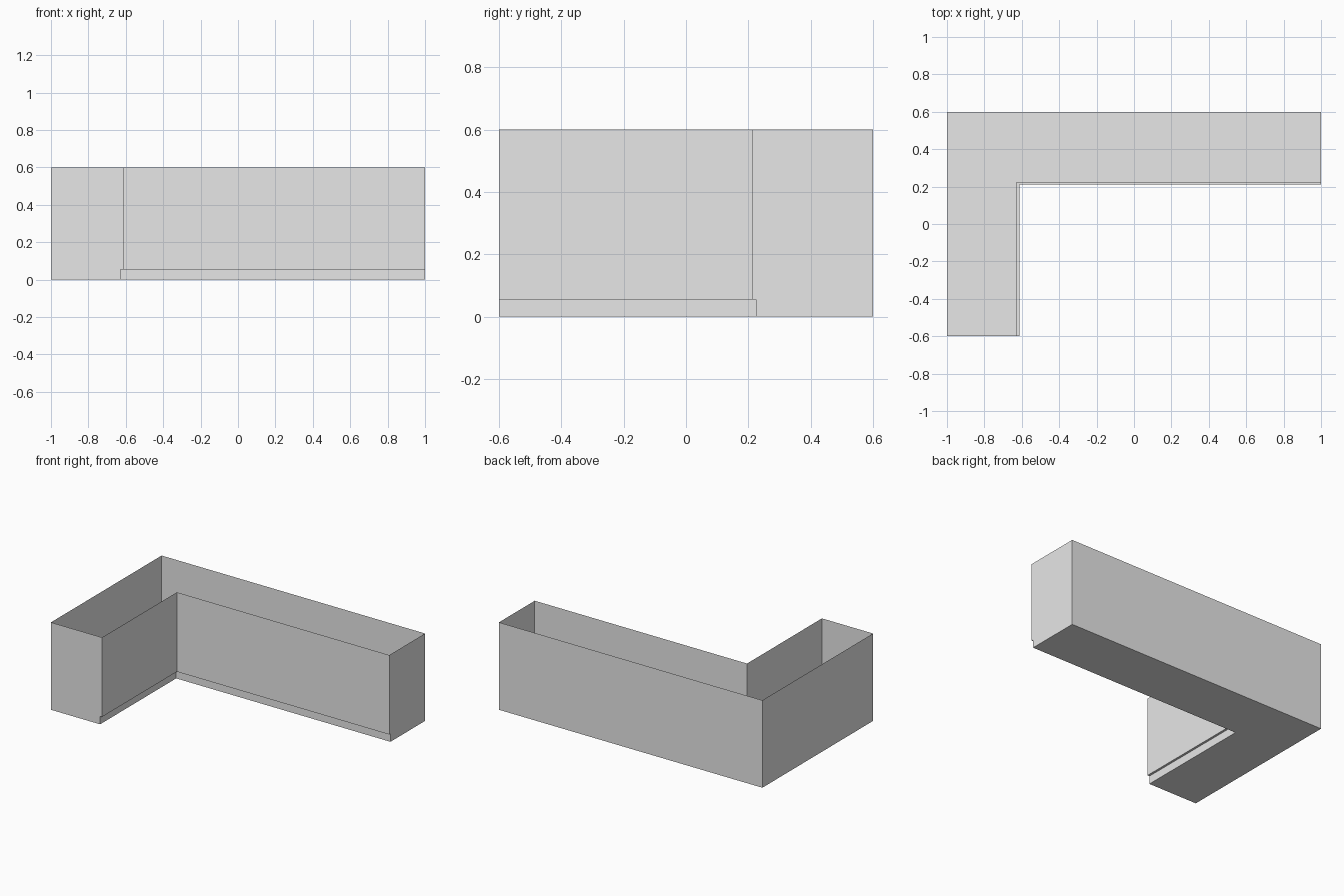
import bpy

cube = bpy.data.objects.get("Cube")
if cube:
    bpy.data.objects.remove(cube, do_unlink=True)

# Main dimensions
X, Y, H = 1.0, 0.6, 0.6           # half length, half depth, height
WALL_X, WALL_Y = -0.612, 0.212    # inner walls
KICK_X, KICK_Y = -0.627, 0.225    # recessed toe kick
KICK_H = 0.055

grey = bpy.data.materials.new("light_grey")
grey.use_nodes = True
grey.diffuse_color = (0.8, 0.8, 0.8, 1)
grey.node_tree.nodes["Principled BSDF"].inputs["Base Color"].default_value = (0.8, 0.8, 0.8, 1)


def sheet(name, verts, faces):
    mesh = bpy.data.meshes.new(name)
    mesh.from_pydata(verts, [], faces)
    mesh.materials.append(grey)
    obj = bpy.data.objects.new(name, mesh)
    bpy.context.collection.objects.link(obj)
    return obj


def strip(name, path_a, path_b):
    """Quads joining two matching paths."""
    n = len(path_a)
    return sheet(name, path_a + path_b,
                 [(i, i + 1, n + i + 1, n + i) for i in range(n - 1)])


def at(path, z):
    return [(x, y, z) for x, y in path]


outer = [(X, Y), (-X, Y), (-X, -Y)]
wall = [(WALL_X, -Y), (WALL_X, WALL_Y), (X, WALL_Y)]
kick = [(KICK_X, -Y), (KICK_X, KICK_Y), (X, KICK_Y)]

# L-shaped floor
sheet("floor_panel", at(outer + kick, 0), [(4, 1, 2, 3), (4, 5, 0, 1)])

# Long upright panels around the open top
strip("outer_walls", at(outer, 0), at(outer, H))
strip("inner_walls", at(wall, KICK_H), at(wall, H))

# Recessed toe kick and the ledge above it
strip("toe_kick", at(kick, 0), at(kick, KICK_H))
strip("toe_kick_ledge", at(kick, KICK_H), at(wall, KICK_H))


# End panels, notched at the toe kick
def profile(back, front, recess):
    return [(back, 0), (recess, 0), (recess, KICK_H),
            (front, KICK_H), (front, H), (back, H)]


sheet("front_end_panel", [(x, -Y, z) for x, z in profile(-X, WALL_X, KICK_X)],
      [tuple(range(6))])
sheet("left_end_panel", [(X, y, z) for y, z in profile(Y, WALL_Y, KICK_Y)],
      [tuple(reversed(range(6)))])
